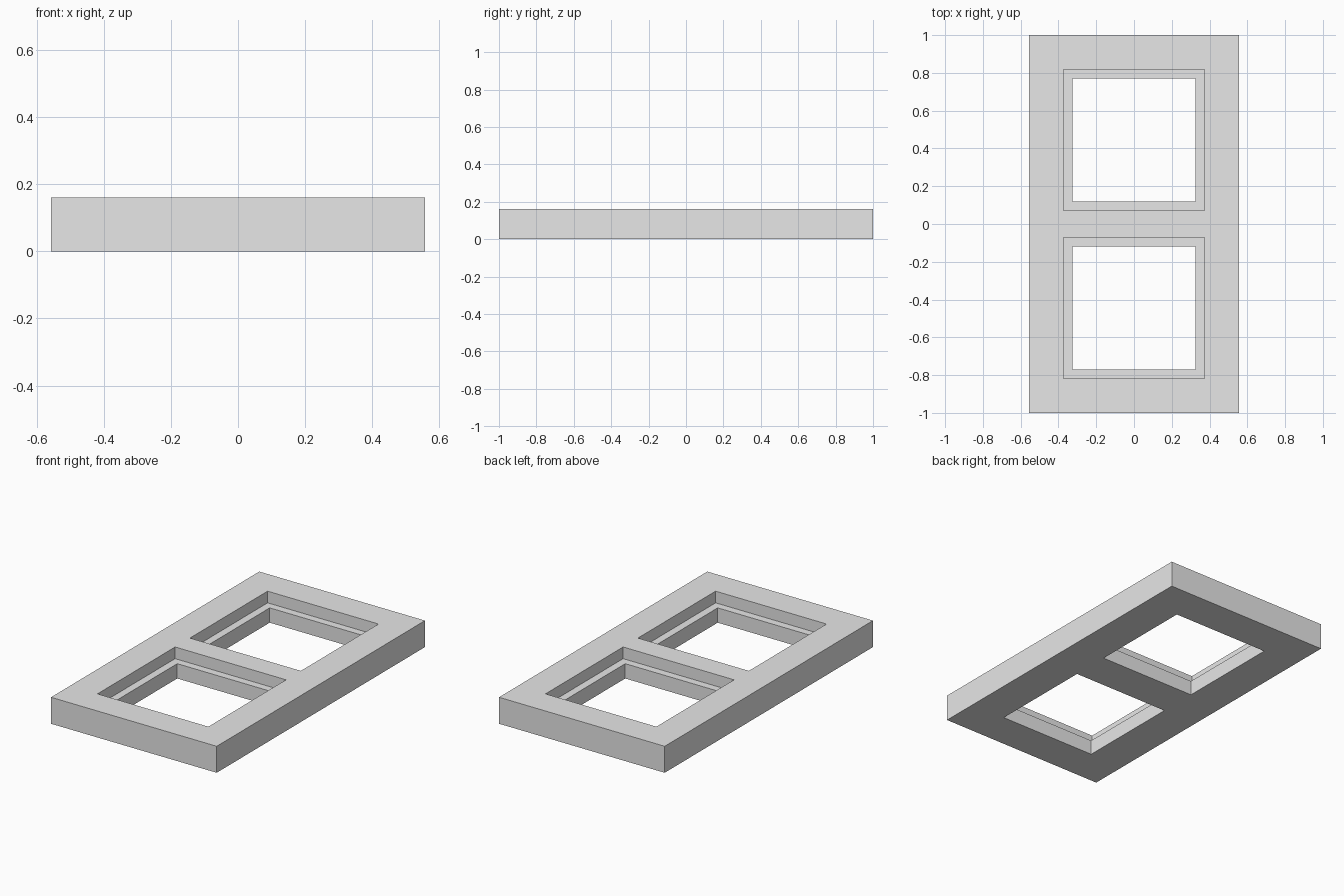
import bpy
import bmesh

HALF_W, HALF_L, HEIGHT = 0.557, 1.0, 0.161   # outer slab
LEDGE_Z = 0.09                               # height of the rebate ledge
CENTRE_Y = 0.444                             # opening centres at +/- this
UPPER, LOWER = 0.373, 0.326                  # half sizes of the openings

cube = bpy.data.objects.get("Cube")
if cube:
    bpy.data.objects.remove(cube, do_unlink=True)

grey = bpy.data.materials.new("light_grey")
grey.use_nodes = True
colour = (0.8, 0.8, 0.8, 1)
grey.diffuse_color = colour
grey.node_tree.nodes["Principled BSDF"].inputs["Base Color"].default_value = colour

bm = bmesh.new()


def face(*points):
    bm.faces.new([bm.verts.new(p) for p in points])


def plate(z, half, up):
    """Flat slab side with two square openings, laid out as a grid of cells."""
    xs = (-HALF_W, -half, half, HALF_W)
    ys = (-HALF_L, -CENTRE_Y - half, -CENTRE_Y + half,
          CENTRE_Y - half, CENTRE_Y + half, HALF_L)
    for i in range(3):
        for j in range(5):
            if i == 1 and j in (1, 3):
                continue
            quad = [(xs[i], ys[j], z), (xs[i + 1], ys[j], z),
                    (xs[i + 1], ys[j + 1], z), (xs[i], ys[j + 1], z)]
            face(*(quad if up else quad[::-1]))


def ring(half_x, half_y, y, z):
    return [(sx * half_x, y + sy * half_y, z)
            for sx, sy in ((-1, -1), (1, -1), (1, 1), (-1, 1))]


def band(a, b):
    """Four faces joining two rectangular rings."""
    for k in range(4):
        n = (k + 1) % 4
        face(a[k], a[n], b[n], b[k])


# Top, underside and outer walls
plate(HEIGHT, UPPER, True)
plate(0, LOWER, False)
band(ring(HALF_W, HALF_L, 0, 0), ring(HALF_W, HALF_L, 0, HEIGHT))

# Stepped openings: upper wall, ledge, lower wall
for y in (-CENTRE_Y, CENTRE_Y):
    steps = [ring(h, h, y, z) for h, z in
             ((UPPER, HEIGHT), (UPPER, LEDGE_Z), (LOWER, LEDGE_Z), (LOWER, 0))]
    for a, b in zip(steps, steps[1:]):
        band(a, b)

# Weld, merge coplanar cells and make normals consistent
bmesh.ops.remove_doubles(bm, verts=bm.verts[:], dist=0.0001)
bmesh.ops.dissolve_limit(bm, angle_limit=0.01, verts=bm.verts[:], edges=bm.edges[:])
bmesh.ops.recalc_face_normals(bm, faces=bm.faces[:])

mesh = bpy.data.meshes.new("double_window_frame")
bm.to_mesh(mesh)
bm.free()
mesh.materials.append(grey)
frame = bpy.data.objects.new("double_window_frame", mesh)
bpy.context.collection.objects.link(frame)
